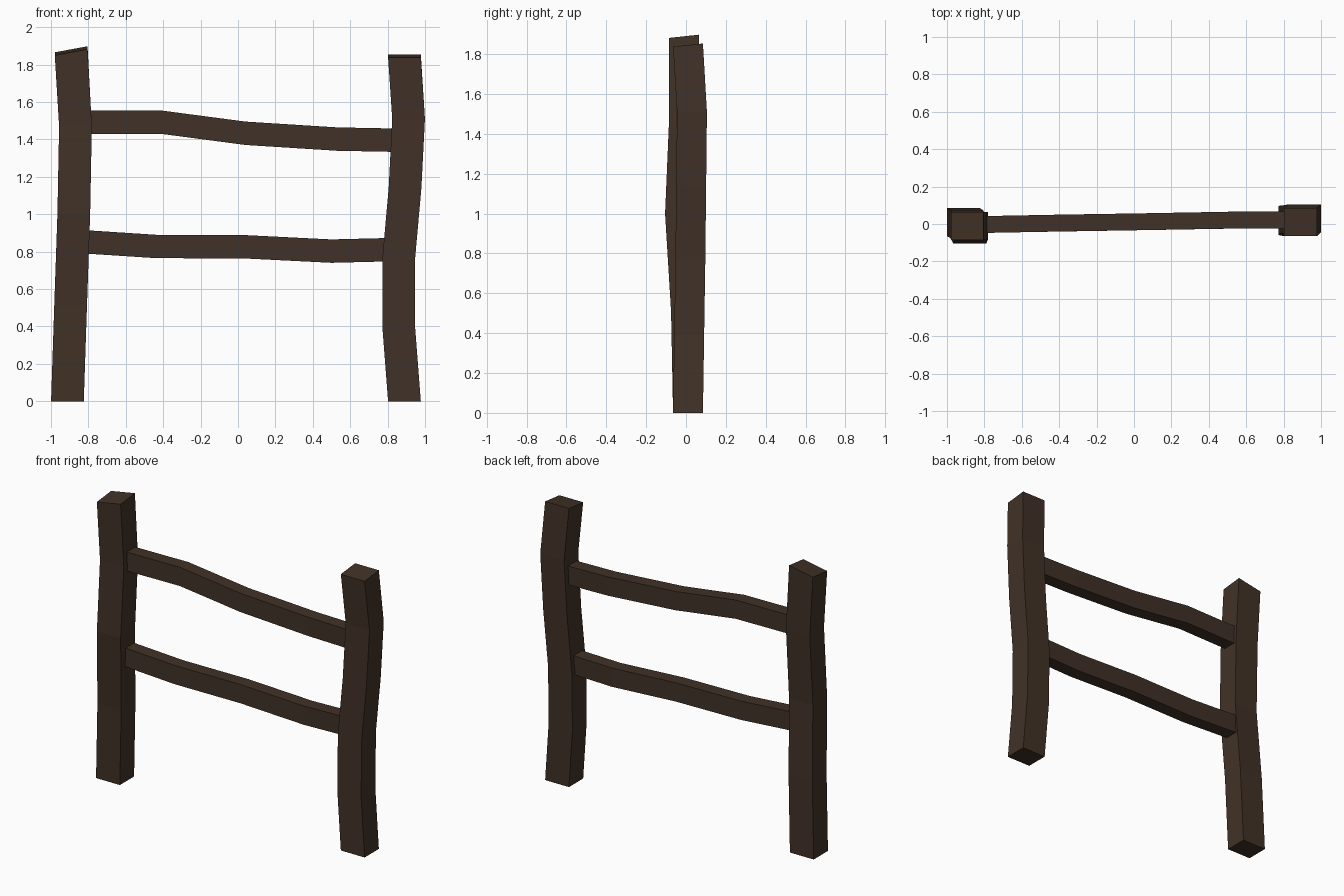
import bpy, bmesh
from mathutils import Vector

if "Cube" in bpy.data.objects:
    bpy.data.objects.remove(bpy.data.objects["Cube"])

wood = bpy.data.materials.new("dark brown wood")
wood.diffuse_color = (0.052, 0.031, 0.020, 1)
wood.use_nodes = True
wood.node_tree.nodes["Principled BSDF"].inputs["Base Color"].default_value = wood.diffuse_color


def beam(name, centres, half_a, half_b, end_tilt=(0, 0)):
    """Loft a rectangular section through centres; the last ring slopes by end_tilt."""
    bm = bmesh.new()
    signs = [(-1, -1), (1, -1), (1, 1), (-1, 1)]
    rings = []
    for i, c in enumerate(centres):
        ring = []
        for s, t in signs:
            p = Vector(c) + half_a * s + half_b * t
            if i == len(centres) - 1:
                p.z += end_tilt[0] * s + end_tilt[1] * t
            ring.append(bm.verts.new(p))
        rings.append(ring)
    for r0, r1 in zip(rings, rings[1:]):
        for k in range(4):
            j = (k + 1) % 4
            bm.faces.new((r0[k], r0[j], r1[j], r1[k]))
    bm.faces.new(rings[0][::-1])
    bm.faces.new(rings[-1])
    bmesh.ops.recalc_face_normals(bm, faces=bm.faces)
    mesh = bpy.data.meshes.new(name)
    bm.to_mesh(mesh)
    bm.free()
    mesh.materials.append(wood)
    obj = bpy.data.objects.new(name, mesh)
    bpy.context.collection.objects.link(obj)


# Crooked upright posts with sloping tops
post = (Vector((0.0875, 0, 0)), Vector((0, 0.075, 0)))
beam("left_post", [(-0.912, 0.01, 0), (-0.895, 0.0, 0.51), (-0.878, -0.03, 1.0),
                   (-0.869, -0.01, 1.47), (-0.892, -0.01, 1.874)], *post, (0.016, 0.008))
beam("right_post", [(0.89, 0.01, 0), (0.86, 0.016, 0.39), (0.86, 0.022, 0.77),
                    (0.893, 0.026, 1.14), (0.912, 0.03, 1.51), (0.89, 0.01, 1.846)],
     *post, (0, 0.008))

# Wavy cross rails, ends buried in the posts
rail = (Vector((0, 0.045, 0)), Vector((0, 0, 0.0625)))
beam("upper_rail", [(-0.86, -0.004, 1.491), (-0.40, 0.005, 1.491), (0.04, 0.012, 1.433),
                    (0.53, 0.021, 1.402), (0.89, 0.021, 1.395)], *rail)
beam("lower_rail", [(-0.87, -0.004, 0.856), (-0.44, 0.004, 0.828), (0.04, 0.012, 0.826),
                    (0.50, 0.020, 0.803), (0.86, 0.021, 0.812)], *rail)
